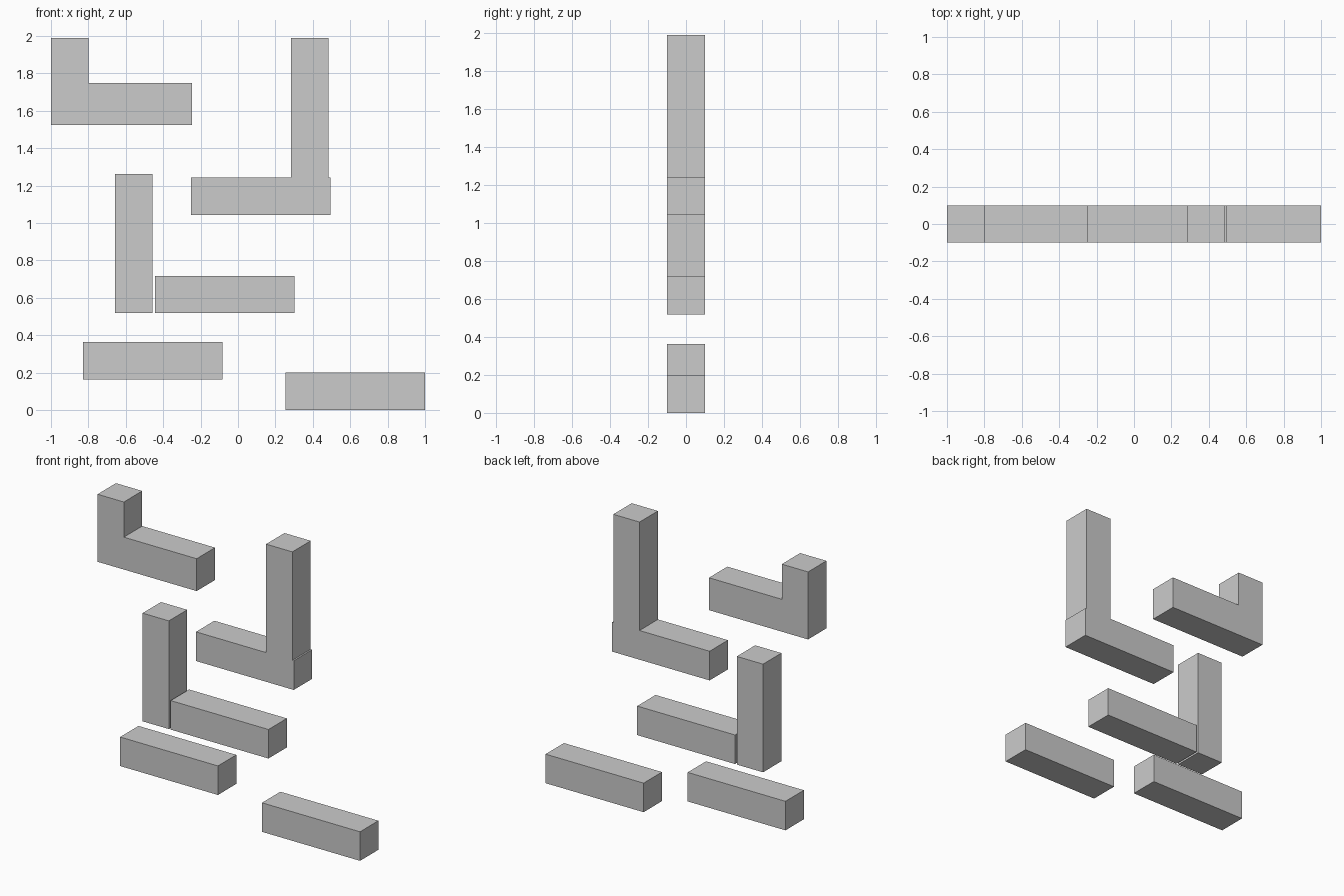
import bpy, bmesh

if "Cube" in bpy.data.objects:
    bpy.data.objects.remove(bpy.data.objects["Cube"])

HALF_DEPTH = 0.1


def extrude_profile(name, points):
    """Extrude a front-view (x, z) outline through the common depth."""
    bm = bmesh.new()
    face = bm.faces.new([bm.verts.new((x, -HALF_DEPTH, z)) for x, z in points])
    ext = bmesh.ops.extrude_face_region(bm, geom=[face])
    verts = [g for g in ext["geom"] if isinstance(g, bmesh.types.BMVert)]
    bmesh.ops.translate(bm, vec=(0, 2 * HALF_DEPTH, 0), verts=verts)
    bmesh.ops.recalc_face_normals(bm, faces=bm.faces)
    mesh = bpy.data.meshes.new(name)
    bm.to_mesh(mesh)
    bm.free()
    bpy.context.collection.objects.link(bpy.data.objects.new(name, mesh))


def bar(name, x0, x1, z0, z1):
    extrude_profile(name, [(x0, z0), (x1, z0), (x1, z1), (x0, z1)])


# Upper left L-shaped shelf, one piece
extrude_profile("corner_shelf", [(-1, 1.525), (-0.245, 1.525), (-0.245, 1.748),
                                 (-0.8, 1.748), (-0.8, 1.99), (-1, 1.99)])

# Upper right pair: upright standing on a shelf
bar("upper_shelf", -0.25, 0.495, 1.042, 1.243)
bar("upper_upright", 0.284, 0.484, 1.243, 1.99)

# Middle pair: upright beside a shelf, with a thin gap
bar("middle_upright", -0.657, -0.457, 0.518, 1.263)
bar("middle_shelf", -0.443, 0.302, 0.518, 0.718)

# Separate lower shelves
bar("lower_left_shelf", -0.828, -0.083, 0.164, 0.364)
bar("lower_right_shelf", 0.253, 1.0, 0.0, 0.2)
